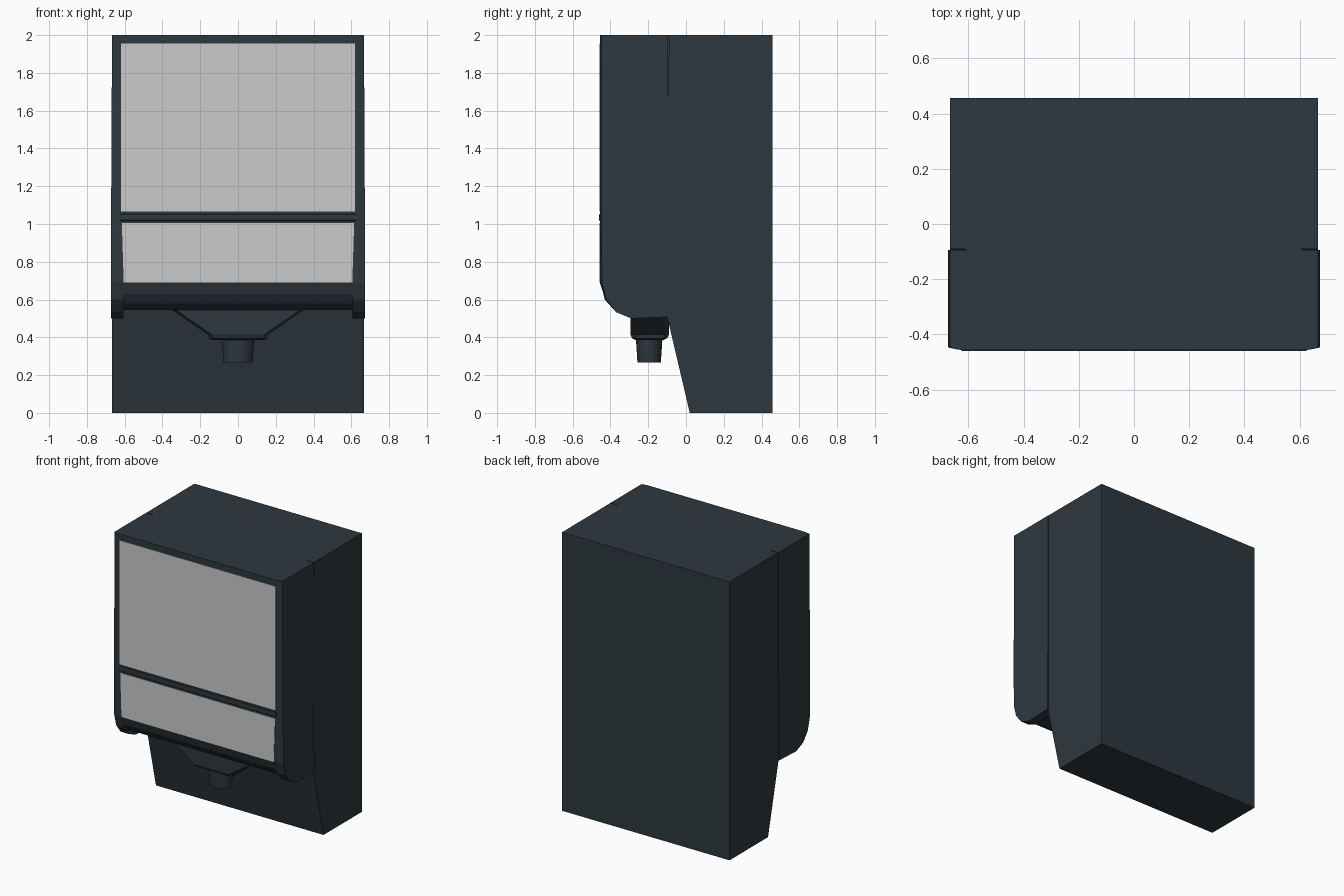
import bpy, bmesh, math

if "Cube" in bpy.data.objects:
    bpy.data.objects.remove(bpy.data.objects["Cube"])


def material(name, rgb):
    m = bpy.data.materials.new(name)
    m.diffuse_color = (*rgb, 1)
    m.use_nodes = True
    m.node_tree.nodes["Principled BSDF"].inputs["Base Color"].default_value = m.diffuse_color
    return m


dark = material("dark slate plastic", (0.027, 0.040, 0.050))
grey = material("light grey panel", (0.60, 0.60, 0.60))


def loft(name, rings, mat):
    """Skin a list of equal-length point rings and cap both ends."""
    bm = bmesh.new()
    vs = [[bm.verts.new(p) for p in r] for r in rings]
    n = len(rings[0])
    for a, b in zip(vs, vs[1:]):
        for i in range(n):
            j = (i + 1) % n
            bm.faces.new((a[i], a[j], b[j], b[i]))
    bm.faces.new(vs[0][::-1])
    bm.faces.new(vs[-1])
    bmesh.ops.recalc_face_normals(bm, faces=bm.faces)
    me = bpy.data.meshes.new(name)
    bm.to_mesh(me)
    bm.free()
    me.materials.append(mat)
    ob = bpy.data.objects.new(name, me)
    bpy.context.collection.objects.link(ob)
    return ob


def across(profile, x):
    return [(x, y, z) for y, z in profile]


# Wall-side housing with the sloped lower front
back = [(0.457, 0), (0.457, 2), (-0.09, 2), (-0.108, 0.545), (0.02, 0)]
loft("back_housing", [across(back, -0.666), across(back, 0.666)], dark)

# Front cover core, curling under above the spout
core = [(-0.09, 2), (-0.456, 2), (-0.456, 0.69), (-0.437, 0.63),
        (-0.40, 0.58), (-0.35, 0.552), (-0.30, 0.545), (-0.09, 0.545)]
loft("front_cover", [across(core, -0.608), across(core, 0.608)], dark)

# Side cheeks: slightly flared downward, chamfered at the front edge
cheek = [(-0.095, 2), (-0.456, 2), (-0.456, 1.03), (-0.453, 0.69),
         (-0.43, 0.60), (-0.37, 0.533), (-0.29, 0.50), (-0.095, 0.508)]
for side, label in ((-1, "left"), (1, "right")):
    rings = [across(cheek, side * 0.606), across(cheek, side * 0.63)]
    rings.append([(side * (0.667 + 0.006 * min(1, (2 - z) / 1.2)),
                   y + (0.008 if y < -0.4 else 0), z) for y, z in cheek])
    loft(label + "_cheek", rings, dark)


# Thin grey front panels
def panel(name, top, bottom, wt, wb):
    rings = [[(-wt, y, top), (wt, y, top), (wb, y, bottom), (-wb, y, bottom)]
             for y in (-0.4545, -0.4585)]
    loft(name, rings, grey)


panel("upper_panel", 1.955, 1.065, 0.62, 0.62)
panel("lower_panel", 1.005, 0.69, 0.615, 0.605)

# Raised rail between the panels
loft("panel_rail", [[(x, -0.45, 1.06), (x, -0.46, 1.05), (x, -0.46, 1.02), (x, -0.45, 1.01)]
                    for x in (-0.625, 0.625)], dark)


# Funnel with cut corners leading to the spout
def octagon(w, y0, y1, z, c):
    return [(-w + c, y0, z), (w - c, y0, z), (w, y0 + c, z), (w, y1 - c, z),
            (w - c, y1, z), (-w + c, y1, z), (-w, y1 - c, z), (-w, y0 + c, z)]


loft("spout_funnel", [octagon(0.37, -0.295, -0.09, 0.56, 0.02),
                      octagon(0.16, -0.295, -0.09, 0.415, 0.02),
                      octagon(0.155, -0.285, -0.10, 0.395, 0.02),
                      octagon(0.13, -0.265, -0.12, 0.385, 0.02)], dark)


# Oval nozzle
def oval(rx, ry, z):
    return [(rx * math.cos(math.tau * i / 16), -0.195 + ry * math.sin(math.tau * i / 16), z)
            for i in range(16)]


nozzle = loft("nozzle", [oval(0.087, 0.07, 0.39), oval(0.076, 0.062, 0.267)], dark)
bpy.context.view_layer.objects.active = nozzle
nozzle.select_set(True)
bpy.ops.object.shade_smooth_by_angle()
